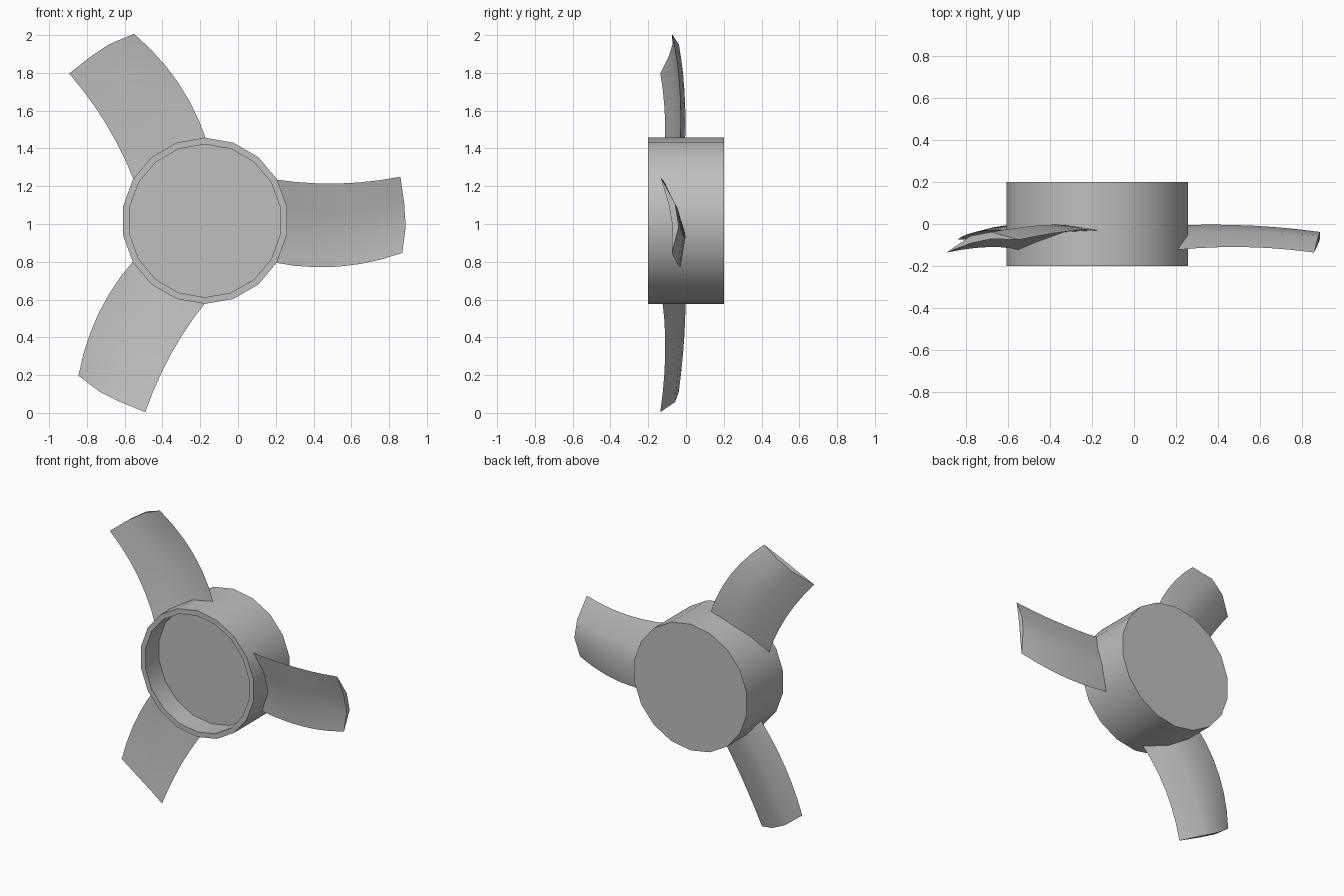
import bpy, bmesh, math

cube = bpy.data.objects.get("Cube")
if cube:
    bpy.data.objects.remove(cube, do_unlink=True)

CX, CZ = -0.175, 1.017      # hub axis, running along y
SIDES = 18

grey = bpy.data.materials.new("plain grey")
grey.use_nodes = True
grey.diffuse_color = (0.52, 0.52, 0.52, 1)
bsdf = next(n for n in grey.node_tree.nodes if n.type == 'BSDF_PRINCIPLED')
bsdf.inputs["Base Color"].default_value = grey.diffuse_color


def finish(bm, name):
    bmesh.ops.recalc_face_normals(bm, faces=bm.faces)
    mesh = bpy.data.meshes.new(name)
    bm.to_mesh(mesh)
    bm.free()
    mesh.materials.append(grey)
    obj = bpy.data.objects.new(name, mesh)
    bpy.context.collection.objects.link(obj)
    bpy.ops.object.select_all(action='DESELECT')
    bpy.context.view_layer.objects.active = obj
    obj.select_set(True)
    bpy.ops.object.shade_smooth_by_angle(angle=math.radians(35))
    return obj


def loft(rings):
    """Skin a list of closed rings and cap both ends."""
    bm = bmesh.new()
    loops = [[bm.verts.new(p) for p in ring] for ring in rings]
    n = len(loops[0])
    for a, b in zip(loops, loops[1:]):
        for i in range(n):
            j = (i + 1) % n
            bm.faces.new((a[i], a[j], b[j], b[i]))
    bm.faces.new(loops[0])
    bm.faces.new(loops[-1])
    return bm


def quad(values, t):
    """Smooth curve through root, middle and tip values."""
    a, b, c = values
    return a * (1 - t) * (1 - 2 * t) + b * 4 * t * (1 - t) + c * t * (2 * t - 1)


# Hub: a closed-back drum with a recessed front
def circle(r, y):
    angles = [math.pi / 2 + 2 * math.pi * k / SIDES for k in range(SIDES)]
    return [(CX + r * math.cos(a), y, CZ + r * math.sin(a)) for a in angles]


profile = [(0.44, 0.2), (0.44, -0.2), (0.405, -0.2), (0.405, -0.05)]
finish(loft([circle(r, y) for r, y in profile]), "hub")

# Blade section, from leading to trailing edge; each triple is root, middle, tip
LEAD = (0.22, 0.197, 0.233)
TRAIL = (-0.22, -0.243, -0.17)
FRACTION = (0, 0.35, 0.65, 1)
BACK = ((-0.125, -0.11, -0.136), (-0.045, -0.038, -0.058),
        (-0.005, -0.008, -0.038), (-0.03, -0.035, -0.075))
THICK = (0, 0.035, 0.033, 0)
TIP = (1.035, 1.055, 1.063, 1.045)
STEPS = 6


def blade_section(t):
    back, front = [], []
    lead, trail = quad(LEAD, t), quad(TRAIL, t)
    for f, ys, thick, tip in zip(FRACTION, BACK, THICK, TIP):
        z0 = LEAD[0] + (TRAIL[0] - LEAD[0]) * f
        root = math.sqrt(0.425 ** 2 - z0 ** 2)      # root follows the drum
        x = root + (tip - root) * t
        y, z = quad(ys, t), lead + (trail - lead) * f
        back.append((x, y, z))
        if thick:
            front.append((x, y - thick, z))
    return back + front[::-1]


def turn(p, angle):
    x, y, z = p
    c, s = math.cos(angle), math.sin(angle)
    return (CX + x * c - z * s, y, CZ + x * s + z * c)


# Three blades spaced evenly round the hub
for k, side in enumerate(("left", "upper_right", "lower_right")):
    rings = [[turn(p, k * math.tau / 3) for p in blade_section(i / STEPS)]
             for i in range(STEPS + 1)]
    finish(loft(rings), side + "_blade")
